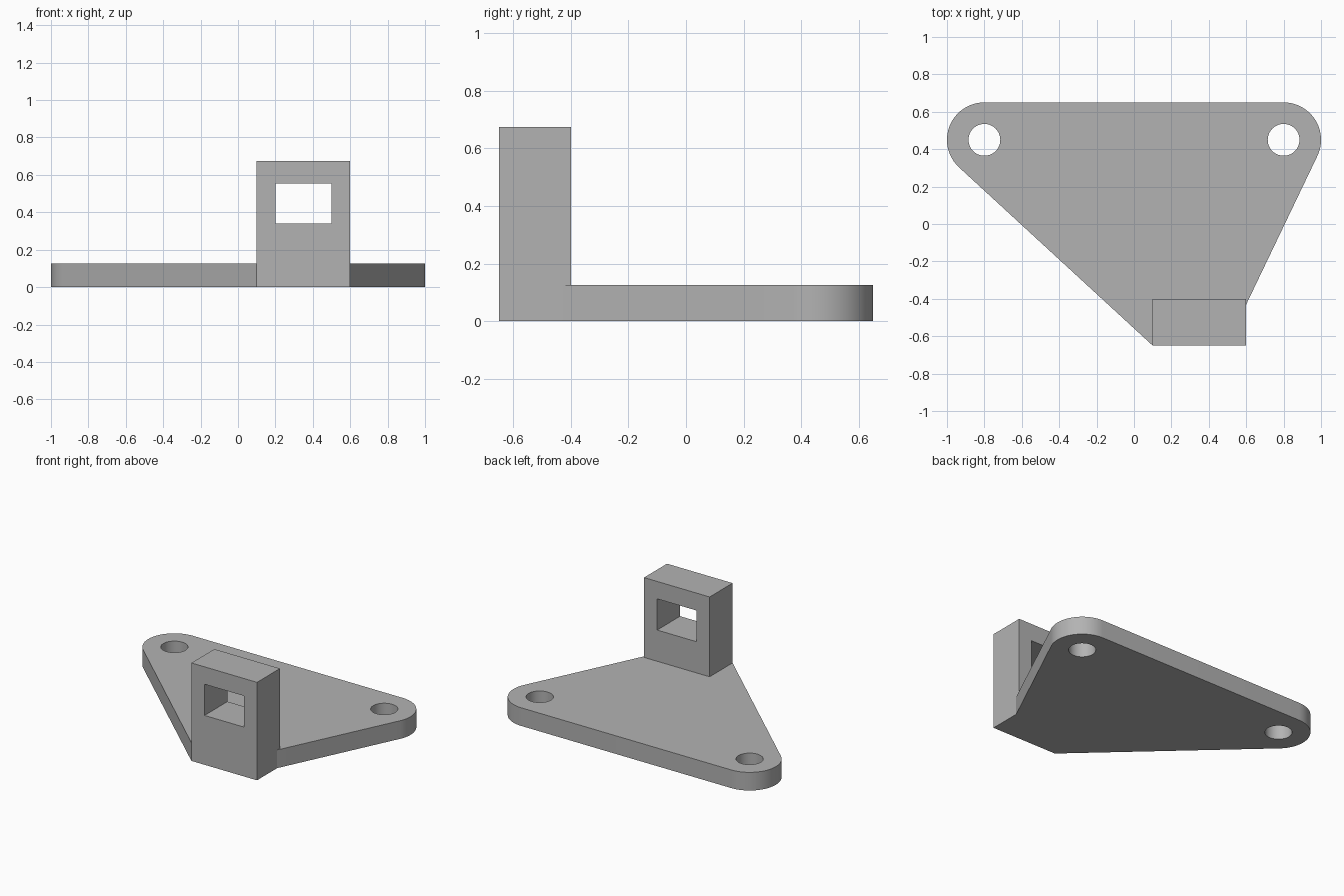
import bpy, bmesh, math
from mathutils import Vector

if "Cube" in bpy.data.objects:
    bpy.data.objects.remove(bpy.data.objects["Cube"], do_unlink=True)

PLATE_TOP = 0.125
POST_TOP = 0.675
EAR_X, EAR_Y, EAR_R, HOLE_R = 0.8, 0.45, 0.2, 0.085

grey = bpy.data.materials.new("plain grey")
grey.use_nodes = True
colour = (0.45, 0.45, 0.45, 1)
grey.diffuse_color = colour
grey.node_tree.nodes["Principled BSDF"].inputs["Base Color"].default_value = colour


def prism(name, outline, z0, z1):
    """Extrude a flat outline from z0 to z1."""
    bm = bmesh.new()
    base = bm.faces.new([bm.verts.new((x, y, z0)) for x, y in outline])
    top = bmesh.ops.extrude_face_region(bm, geom=[base])["geom"]
    verts = [v for v in top if isinstance(v, bmesh.types.BMVert)]
    bmesh.ops.translate(bm, verts=verts, vec=(0, 0, z1 - z0))
    bmesh.ops.recalc_face_normals(bm, faces=bm.faces)
    mesh = bpy.data.meshes.new(name)
    bm.to_mesh(mesh)
    bm.free()
    mesh.materials.append(grey)
    obj = bpy.data.objects.new(name, mesh)
    bpy.context.collection.objects.link(obj)
    return obj


def box(name, x0, x1, y0, y1, z0, z1):
    return prism(name, [(x0, y0), (x1, y0), (x1, y1), (x0, y1)], z0, z1)


def arc(cx, cy, r, a0, a1, n):
    angles = [a0 + (a1 - a0) * i / n for i in range(n + 1)]
    return [(cx + r * math.cos(a), cy + r * math.sin(a)) for a in angles]


def tangent_angle(cx, point, side):
    """Angle on an ear where the line from point touches it."""
    d = Vector(point) - Vector((cx, EAR_Y))
    return math.atan2(d.y, d.x) + side * math.acos(EAR_R / d.length)


def combine(target, other, operation):
    mod = target.modifiers.new(operation.title(), "BOOLEAN")
    mod.operation = operation
    mod.solver = "EXACT"
    mod.object = other
    bpy.context.view_layer.objects.active = target
    bpy.ops.object.modifier_apply(modifier=mod.name)
    bpy.data.objects.remove(other, do_unlink=True)


# Triangular plate with two rounded ears
front_left, front_right, shoulder = (0.1, -0.65), (0.6, -0.65), (0.6, -0.43)
start = tangent_angle(EAR_X, shoulder, 1)
end = tangent_angle(-EAR_X, front_left, -1) % (2 * math.pi)
outline = [front_left, front_right, shoulder]
outline += arc(EAR_X, EAR_Y, EAR_R, start, math.pi / 2, 24)
outline += arc(-EAR_X, EAR_Y, EAR_R, math.pi / 2, end, 24)
bracket = prism("mounting_bracket", outline, 0, PLATE_TOP)

# Upright post
combine(bracket, box("post", 0.1, 0.6, -0.65, -0.4, 0, POST_TOP), "UNION")

# Window through the post
combine(bracket, box("window_cutter", 0.2, 0.5, -0.8, -0.2, 0.34, 0.555), "DIFFERENCE")

# Screw holes through the ears
for x in (-EAR_X, EAR_X):
    circle = arc(x, EAR_Y, HOLE_R, 0, 2 * math.pi, 48)[:-1]
    combine(bracket, prism("hole_cutter", circle, -0.1, 0.3), "DIFFERENCE")

# Smooth the curved walls, keep the edges crisp
bpy.ops.object.select_all(action="DESELECT")
bracket.select_set(True)
bpy.context.view_layer.objects.active = bracket
bpy.ops.object.shade_smooth_by_angle(angle=math.radians(25))
